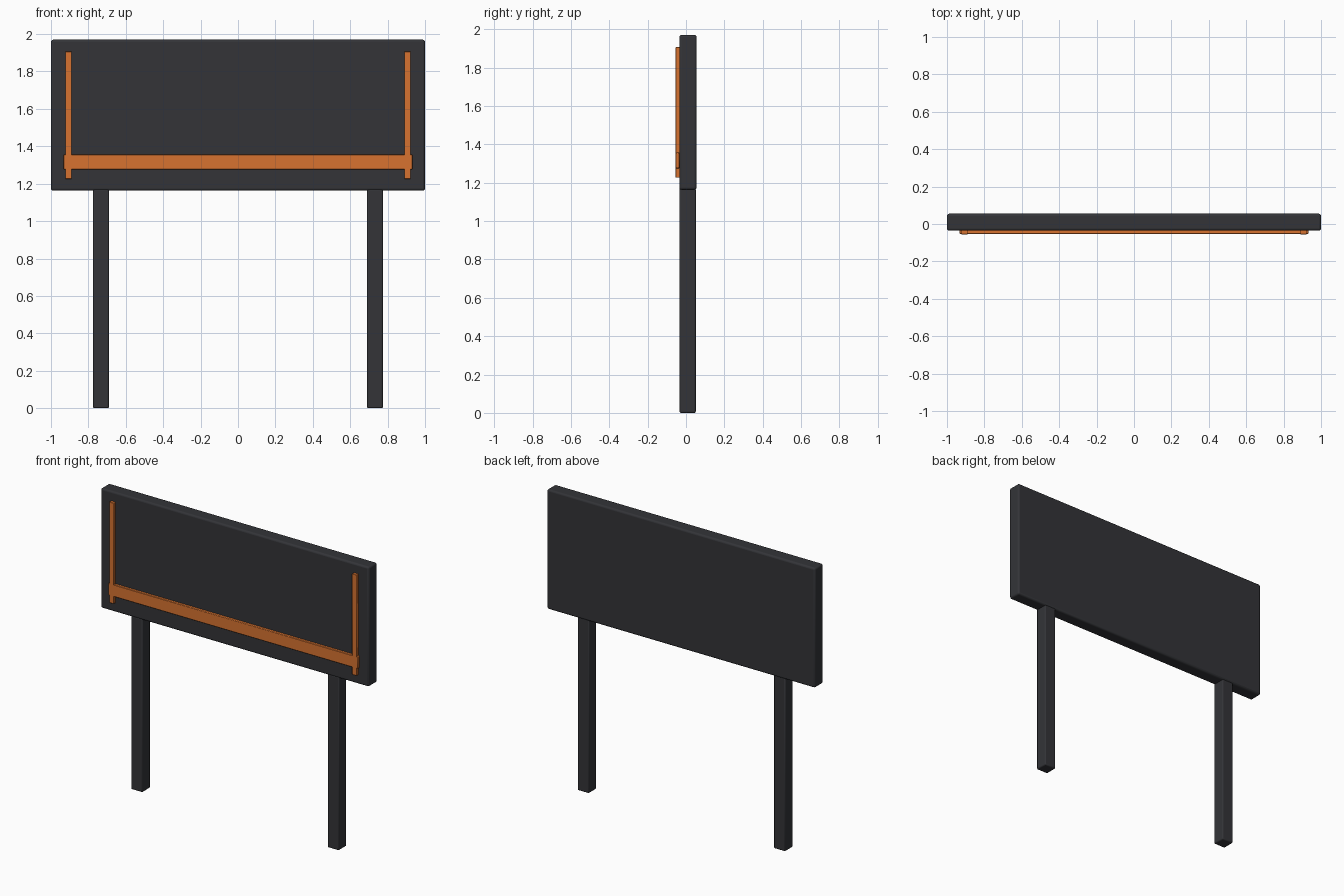
import bpy

if "Cube" in bpy.data.objects:
    bpy.data.objects.remove(bpy.data.objects["Cube"])


def material(name, color):
    mat = bpy.data.materials.new(name)
    mat.diffuse_color = color
    mat.use_nodes = True
    mat.node_tree.nodes["Principled BSDF"].inputs["Base Color"].default_value = mat.diffuse_color
    return mat


dark = material("dark_paint", (0.033, 0.034, 0.039, 1))
orange = material("orange_trim", (0.68, 0.17, 0.03, 1))


def box(name, x, y, z, mat, bevel, segments=2):
    """Bevelled box spanning the given (min, max) ranges."""
    bpy.ops.mesh.primitive_cube_add(
        size=1, location=[(r[0] + r[1]) / 2 for r in (x, y, z)])
    obj = bpy.context.object
    obj.name = name
    obj.scale = [r[1] - r[0] for r in (x, y, z)]
    bpy.ops.object.transform_apply(location=False, rotation=False, scale=True)
    obj.data.materials.append(mat)
    mod = obj.modifiers.new("bevel", 'BEVEL')
    mod.width = bevel
    mod.segments = segments
    bpy.ops.object.shade_smooth_by_angle()
    return obj


# Sign board
box("sign_board", (-1, 1), (-0.035, 0.055), (1.163, 1.97), dark, 0.012, 3)

# Posts and vertical trim strips, one per side
for side, s in (("left", -1), ("right", 1)):
    box(side + "_post", sorted((s * 0.69, s * 0.775)), (-0.034, 0.051),
        (0, 1.17), dark, 0.007)
    box(side + "_trim_strip", sorted((s * 0.889, s * 0.923)), (-0.055, -0.033),
        (1.226, 1.906), orange, 0.002, 1)

# Horizontal trim rail
box("trim_rail", (-0.932, 0.932), (-0.054, -0.033), (1.275, 1.356), orange, 0.003, 1)
